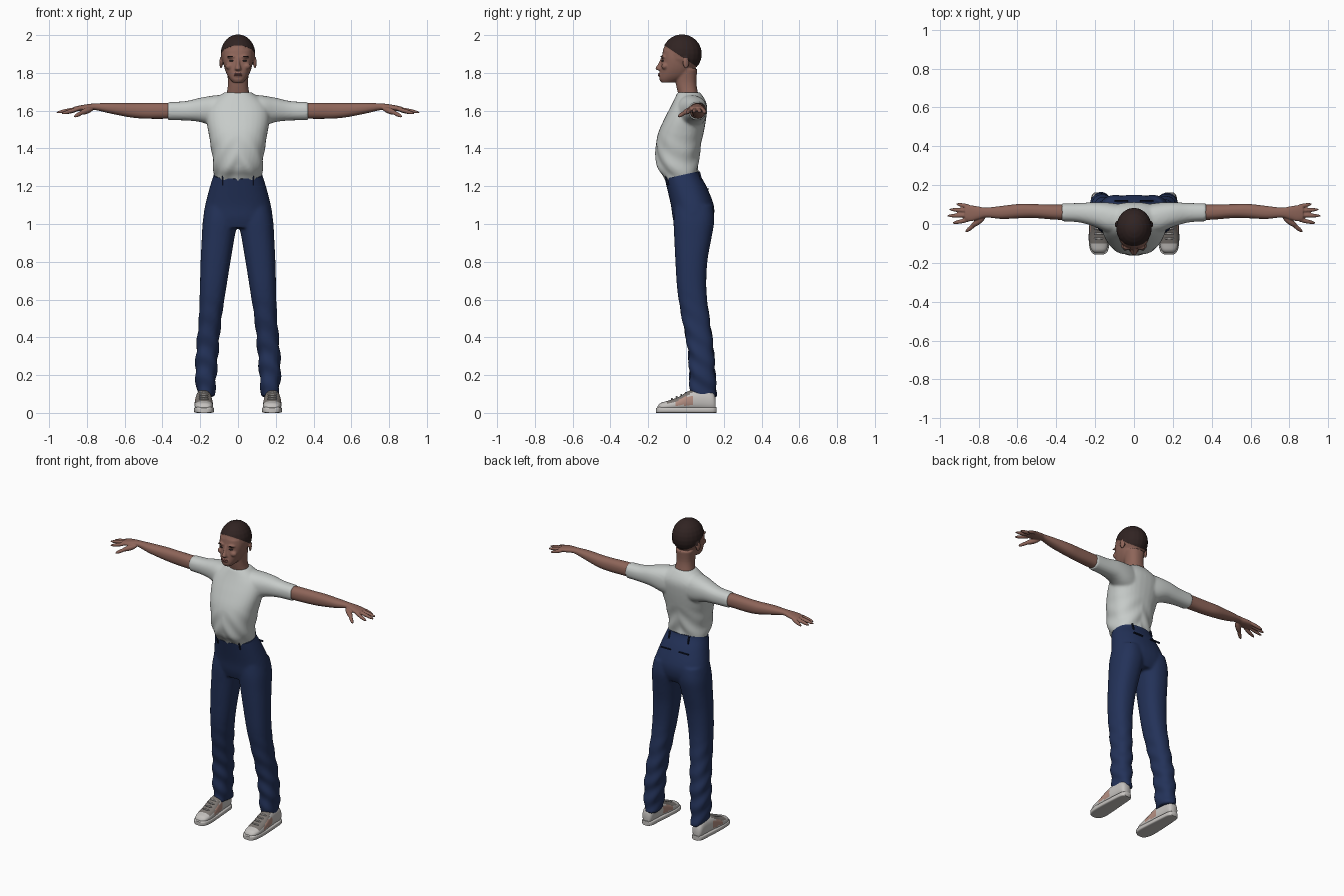
import bpy, bmesh, math
from mathutils import Vector, Matrix

if "Cube" in bpy.data.objects:
    bpy.data.objects.remove(bpy.data.objects["Cube"])


def material(name, *rgb):
    m = bpy.data.materials.new(name)
    m.use_nodes = True
    m.diffuse_color = (*rgb, 1)
    m.node_tree.nodes["Principled BSDF"].inputs["Base Color"].default_value = (*rgb, 1)
    return m


SKIN = material("skin", .27, .13, .1)
LIP = material("lip", .24, .085, .075)
HAIR = material("dark hair", .03, .017, .016)
EYE = material("eye", .04, .03, .03)
SHIRT = material("shirt grey", .57, .6, .585)
DENIM = material("denim blue", .017, .032, .1)
SEAM = material("dark navy", .006, .01, .03)
SHOE = material("shoe white", .56, .54, .52)
LACE = material("shoe grey", .2, .18, .165)
PATCH = material("shoe tan", .45, .27, .22)

PLACE = {"X": lambda t, a, b: (t, a, b),
         "Y": lambda t, a, b: (a, t, b),
         "Z": lambda t, a, b: (a, b, t)}


def smooth_rows(rows, steps):
    """Catmull-Rom interpolation through the section rows."""
    out = []
    for i in range(len(rows) - 1):
        quad = [rows[max(i - 1, 0)], rows[i], rows[i + 1], rows[min(i + 2, len(rows) - 1)]]
        for s in range(steps):
            u = s / steps
            out.append([b + u / 2 * (c - a + u * (2*a - 5*b + 4*c - d + u * (3*(b - c) + d - a)))
                        for a, b, c, d in zip(*quad)])
    return out + [list(rows[-1])]


def loft(bm, axis, rows, side=1, power=2.3, count=32, steps=4):
    """Skin rounded sections; each row is (position, min, max, min, max)."""
    rings = []
    for t, a0, a1, b0, b1 in smooth_rows(rows, steps):
        ring = []
        for k in range(count):
            ang = math.tau * k / count
            c, s = math.cos(ang), math.sin(ang)
            a = (a0 + a1) / 2 + (a1 - a0) / 2 * math.copysign(abs(c) ** (2 / power), c)
            b = (b0 + b1) / 2 + (b1 - b0) / 2 * math.copysign(abs(s) ** (2 / power), s)
            x, y, z = PLACE[axis](t, a, b)
            ring.append(bm.verts.new((x * side, y, z)))
        rings.append(ring)
    for lower, upper in zip(rings, rings[1:]):
        for k in range(count):
            j = (k + 1) % count
            bm.faces.new((lower[k], lower[j], upper[j], upper[k]))
    bm.faces.new(rings[0])
    bm.faces.new(rings[-1])


def centred(rows):
    """Turn (z, half width, back, front) rows into full section rows."""
    return [(z, -w, w, y0, y1) for z, w, y0, y1 in rows]


def ball(bm, centre, radii, turn=Matrix()):
    m = Matrix.Translation(centre) @ turn @ Matrix.Diagonal((*radii, 1))
    bmesh.ops.create_uvsphere(bm, u_segments=20, v_segments=12, radius=1, matrix=m)


def finger(bm, start, end, radius):
    start, end = Vector(start), Vector(end)
    turn = (end - start).to_track_quat("Z", "Y").to_matrix().to_4x4()
    ball(bm, (start + end) / 2, (radius, radius, (end - start).length / 2), turn)


def build(name, bm, mats, voxel=0, relax=0, finish=None):
    """Make an object, optionally fusing its parts into one skin."""
    bmesh.ops.recalc_face_normals(bm, faces=bm.faces)
    mesh = bpy.data.meshes.new(name)
    bm.to_mesh(mesh)
    bm.free()
    obj = bpy.data.objects.new(name, mesh)
    bpy.context.scene.collection.objects.link(obj)
    if voxel:
        mod = obj.modifiers.new("fuse", "REMESH")
        mod.mode, mod.voxel_size = "VOXEL", voxel
        mod = obj.modifiers.new("relax", "SMOOTH")
        mod.factor, mod.iterations = .5, relax
        graph = bpy.context.evaluated_depsgraph_get()
        mesh = bpy.data.meshes.new_from_object(obj.evaluated_get(graph))
        obj.modifiers.clear()
        obj.data = mesh
    mesh.materials.clear()
    for m in mats:
        mesh.materials.append(m)
    if finish:
        work = bmesh.new()
        work.from_mesh(mesh)
        work.normal_update()
        finish(work)
        work.to_mesh(mesh)
        work.free()
    mesh.shade_smooth()
    mesh.set_sharp_from_angle(angle=math.radians(50))
    return obj


# Head, neck and ears, with the hair split off along a sloping line
bm = bmesh.new()
ball(bm, (0, -.021, 1.9), (.09, .103, .102))
loft(bm, "Z", centred([(1.748, .026, -.13, -.07), (1.765, .042, -.14, -.02), (1.79, .058, -.139, .02),
                       (1.83, .073, -.134, .04), (1.88, .082, -.128, .05), (1.92, .08, -.122, .05)]))
loft(bm, "Z", centred([(1.64, .075, -.03, .075), (1.69, .06, -.042, .064),
                       (1.75, .053, -.055, .055), (1.82, .06, -.06, .06)]))
loft(bm, "Z", centred([(1.813, .015, -.147, -.11), (1.822, .017, -.162, -.11),
                       (1.85, .01, -.146, -.11), (1.885, .009, -.131, -.1)]))
ball(bm, (0, -.136, 1.79), (.024, .012, .012))
for s in (-1, 1):
    ball(bm, (s * .09, 0, 1.853), (.008, .017, .031), Matrix.Rotation(s * .3, 4, "Z"))
    ball(bm, (s * .035, -.121, 1.885), (.025, .012, .008))
    ball(bm, (s * .045, -.112, 1.835), (.022, .018, .018))


def split_hair(work):
    point, normal = Vector((0, -.12, 1.95)), Vector((0, .66, 1)).normalized()
    bmesh.ops.bisect_plane(work, geom=work.verts[:] + work.edges[:] + work.faces[:],
                           plane_co=point, plane_no=normal)
    for f in work.faces:
        c = f.calc_center_median()
        f.material_index = int((c - point).dot(normal) > 0 and abs(c.x) < .093)
    for v in {v for f in work.faces if f.material_index for v in f.verts}:
        v.co += v.normal * .002


build("head", bm, [SKIN, HAIR], .005, 3, split_hair)

# Eyes, brows and mouth
for s, label in ((1, "left"), (-1, "right")):
    bm = bmesh.new()
    ball(bm, (s * .034, -.122, 1.864), (.013, .009, .0045))
    build(label + "_eye", bm, [EYE])
    bm = bmesh.new()
    ball(bm, (s * .036, -.127, 1.887), (.02, .007, .003), Matrix.Rotation(s * -.3, 4, "Z"))
    build(label + "_brow", bm, [HAIR])
bm = bmesh.new()
for z in (1.787, 1.795):
    ball(bm, (0, -.14, z), (.022, .009, .0045))
build("lips", bm, [LIP])

# Shirt: torso and short sleeves fused
bm = bmesh.new()
loft(bm, "Z", centred([(1.2, .115, -.09, .06), (1.25, .123, -.12, .064), (1.3, .13, -.153, .066),
                       (1.4, .142, -.161, .076), (1.48, .156, -.148, .093), (1.56, .168, -.113, .107),
                       (1.62, .16, -.082, .112), (1.66, .125, -.062, .1), (1.697, .072, -.045, .074)]))
for s in (-1, 1):
    loft(bm, "X", [(.06, -.05, .1, 1.5, 1.685), (.13, -.045, .11, 1.515, 1.68), (.2, -.015, .112, 1.54, 1.668),
                   (.28, .008, .108, 1.548, 1.65), (.372, .014, .106, 1.55, 1.646)], s)


def shirt_folds(work):
    for v in work.verts:
        x, y, z = v.co
        fade = max(0, min(1, (1.48 - z) * 6))
        v.co += v.normal * .004 * fade * math.sin(abs(x) * 60 + z * 45 + y * 25)


build("shirt", bm, [SHIRT], .008, 4, shirt_folds)

# Trousers: hips and legs fused, cut at a tilted waistline
bm = bmesh.new()
loft(bm, "Z", centred([(.98, .17, -.055, .125), (1.03, .183, -.07, .146), (1.1, .174, -.08, .147),
                       (1.2, .148, -.103, .108), (1.27, .127, -.119, .07), (1.32, .125, -.12, .068)]))
for s in (-1, 1):
    loft(bm, "Z", [(.085, .125, .212, .02, .163), (.2, .114, .226, .018, .155), (.35, .102, .22, .008, .145),
                   (.5, .087, .207, -.022, .125), (.65, .064, .202, -.046, .108), (.8, .04, .198, -.056, .113),
                   (.92, .02, .192, -.062, .134), (1.02, .002, .186, -.066, .15), (1.1, .005, .17, -.06, .14)], s)


def trouser_cut(work):
    bmesh.ops.bisect_plane(work, geom=work.verts[:] + work.edges[:] + work.faces[:], clear_outer=True,
                           plane_co=(0, 0, 1.264), plane_no=(0, -.22, 1))
    bmesh.ops.holes_fill(work, edges=[e for e in work.edges if e.is_boundary])
    for v in work.verts:
        fade = max(0, min(1, (.65 - v.co.z) * 3))
        v.co += v.normal * .004 * fade * math.sin(v.co.z * 60 + v.co.x * 25 + v.co.y * 40)


build("trousers", bm, [DENIM], .009, 4, trouser_cut)

# Belt loops and back pocket slits
bm = bmesh.new()
for s in (-1, 1):
    for x, y, z, w, h in ((.08, -.099, 1.23, .008, .05), (.07, .075, 1.255, .008, .045), (.065, .118, 1.185, .07, .007)):
        m = Matrix.Translation((s * x, y, z)) @ Matrix.Rotation(.25, 4, "X") @ Matrix.Diagonal((w, .009, h, 1))
        bmesh.ops.create_cube(bm, size=1, matrix=m)
build("belt_loops_and_pockets", bm, [SEAM])

for s, label in ((1, "left"), (-1, "right")):
    # Arm with palm, fingers and thumb
    bm = bmesh.new()
    loft(bm, "X", [(.3, .02, .1, 1.558, 1.64), (.4, .022, .1, 1.557, 1.642), (.5, .03, .102, 1.558, 1.641),
                   (.58, .03, .104, 1.566, 1.641), (.68, .026, .093, 1.586, 1.641), (.76, .034, .084, 1.604, 1.638),
                   (.8, .024, .09, 1.601, 1.634), (.84, .014, .096, 1.598, 1.627), (.87, .02, .092, 1.6, 1.62)], s)
    for y0, x1, y1, z1 in ((.086, .915, .103, 1.586), (.067, .952, .075, 1.59),
                           (.046, .962, .042, 1.59), (.026, .935, .004, 1.584)):
        finger(bm, (s * .83, y0, 1.613), (s * x1, y1, z1), .011)
    finger(bm, (s * .765, .04, 1.613), (s * .84, -.015, 1.585), .016)
    finger(bm, (s * .81, .005, 1.598), (s * .868, -.042, 1.567), .011)
    build(label + "_arm", bm, [SKIN], .004, 2)

    # Shoe upper, coloured by region
    bm = bmesh.new()
    loft(bm, "Y", [(-.15, .16, .2, .015, .035), (-.135, .142, .217, .01, .052), (-.1, .133, .228, .01, .063),
                   (-.04, .133, .23, .01, .084), (.02, .138, .226, .01, .118), (.09, .144, .221, .01, .125),
                   (.14, .148, .217, .01, .11), (.157, .16, .205, .012, .08)], s)

    def shoe_colours(work):
        for f in work.faces:
            c = f.calc_center_median()
            if -.1 < c.y < .03 and f.normal.z > .55:
                f.material_index = 1
            elif -.06 < c.y < .03 and .04 < c.z < .085:
                f.material_index = 2

    build(label + "_shoe", bm, [SHOE, LACE, PATCH], finish=shoe_colours)

    # Rubber sole
    bm = bmesh.new()
    loft(bm, "Y", [(-.158, .158, .202, 0, .025), (-.143, .137, .221, 0, .031), (-.1, .127, .232, 0, .031),
                   (-.02, .131, .232, 0, .03), (.08, .139, .226, 0, .03), (.14, .145, .22, 0, .03),
                   (.161, .16, .205, 0, .03)], s, 5)
    build(label + "_sole", bm, [SHOE])

    # Laces
    bm = bmesh.new()
    for i in range(4):
        ball(bm, (s * .181, -.075 + i * .025, .074 + i * .011), (.026, .005, .005))
    build(label + "_laces", bm, [SHOE])
